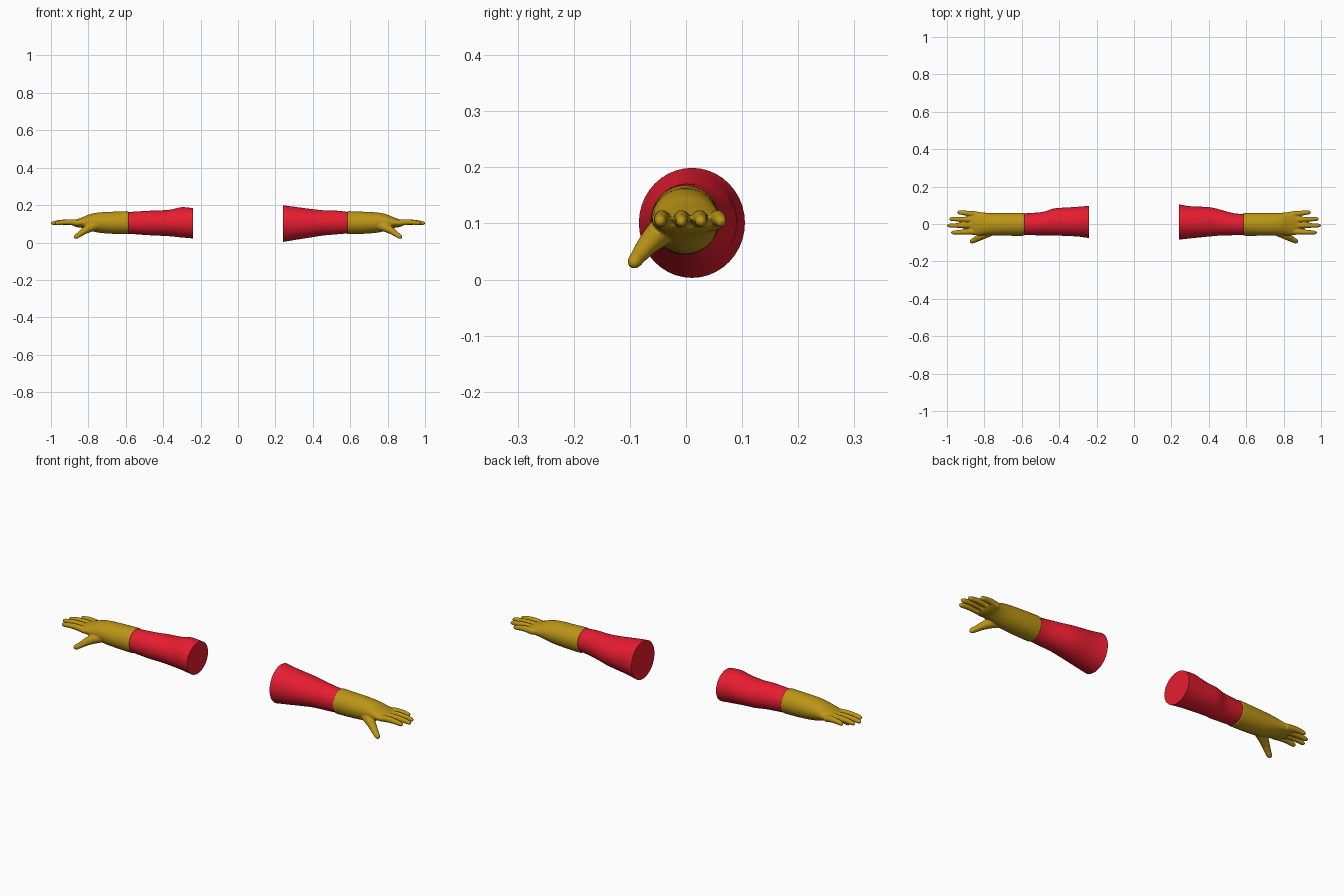
import bpy, bmesh, math
from mathutils import Vector

if "Cube" in bpy.data.objects:
    bpy.data.objects.remove(bpy.data.objects["Cube"])


def material(name, rgb):
    m = bpy.data.materials.new(name)
    m.diffuse_color = (*rgb, 1)
    m.use_nodes = True
    m.node_tree.nodes["Principled BSDF"].inputs["Base Color"].default_value = m.diffuse_color
    return m


RED = material("red_fabric", (0.80, 0.012, 0.03))
GOLD = material("gold_glove", (0.50, 0.30, 0.008))


def spline(rows, steps):
    """Catmull-Rom interpolation of number rows."""
    out = []
    for i in range(len(rows) - 1):
        a, b, c, d = (rows[max(0, min(len(rows) - 1, i + k))] for k in (-1, 0, 1, 2))
        for s in range(steps):
            t = s / steps
            out.append([0.5 * (2 * q + (r - p) * t + (2 * p - 5 * q + 4 * r - w) * t * t
                               + (3 * q - p - 3 * r + w) * t ** 3)
                        for p, q, r, w in zip(a, b, c, d)])
    return out + [list(rows[-1])]


def tube(bm, rows, steps=4, sides=32):
    """Loft ellipses along stations (x, y, z, half_width, half_height)."""
    st = spline(rows, steps)
    rings = []
    for i, (x, y, z, w, h) in enumerate(st):
        d = Vector(st[min(i + 1, len(st) - 1)][:3]) - Vector(st[max(i - 1, 0)][:3])
        q = d.to_track_quat('X', 'Z')
        rings.append([bm.verts.new(Vector((x, y, z)) + q @ Vector(
            (0, w * math.cos(2 * math.pi * k / sides), h * math.sin(2 * math.pi * k / sides))))
            for k in range(sides)])
    for r0, r1 in zip(rings, rings[1:]):
        for k in range(sides):
            n = (k + 1) % sides
            bm.faces.new((r0[k], r0[n], r1[n], r1[k]))
    bm.faces.new(rings[0][::-1])
    bm.faces.new(rings[-1])


def arm(bm, rows, steps=4):
    """Straight limb from stations (x, y_min, y_max, z_min, z_max), rings kept upright."""
    sides, rings = 40, []
    for x, y0, y1, z0, z1 in spline(rows, steps):
        ring = []
        for k in range(sides):
            a = 2 * math.pi * k / sides
            ring.append(bm.verts.new((x, (y0 + y1) / 2 + (y1 - y0) / 2 * math.cos(a),
                                      (z0 + z1) / 2 + (z1 - z0) / 2 * math.sin(a))))
        rings.append(ring)
    for r0, r1 in zip(rings, rings[1:]):
        for k in range(sides):
            n = (k + 1) % sides
            bm.faces.new((r0[k], r0[n], r1[n], r1[k]))
    bm.faces.new(rings[0][::-1])
    bm.faces.new(rings[-1])


def finish(bm, name, mat, side):
    for v in bm.verts:
        v.co.x *= side
    bmesh.ops.recalc_face_normals(bm, faces=bm.faces)
    me = bpy.data.meshes.new(name)
    bm.to_mesh(me)
    bm.free()
    me.materials.append(mat)
    ob = bpy.data.objects.new(name, me)
    bpy.context.collection.objects.link(ob)
    bpy.ops.object.select_all(action='DESELECT')
    ob.select_set(True)
    bpy.context.view_layer.objects.active = ob
    bpy.ops.object.shade_smooth_by_angle(angle=math.radians(45))
    return ob


# Sleeves: slightly different folds on each side
SLEEVES = {
    "right_sleeve": (1, [(.24, -.084, .105, .003, .199), (.30, -.077, .095, .013, .191),
                         (.40, -.067, .090, .029, .178), (.46, -.062, .077, .038, .172),
                         (.53, -.060, .058, .044, .170), (.60, -.058, .052, .050, .162)]),
    "left_sleeve": (-1, [(.24, -.075, .097, .022, .183), (.30, -.067, .092, .027, .189),
                         (.36, -.064, .088, .033, .176), (.43, -.061, .083, .037, .171),
                         (.49, -.061, .064, .040, .169), (.60, -.058, .056, .048, .162)]),
}
for name, (side, rows) in SLEEVES.items():
    bm = bmesh.new()
    arm(bm, rows)
    finish(bm, name, RED, side)

# Gloves: cuff and palm, four fingers and a thumb fused into one skin
PALM = [(.585, -.063, .060, .044, .168), (.66, -.063, .060, .046, .165),
        (.74, -.062, .059, .052, .161), (.79, -.060, .060, .064, .152),
        (.83, -.061, .064, .077, .136), (.865, -.058, .066, .083, .123),
        (.885, -.048, .058, .092, .114)]
# root y, tip y, root x, tip x
FINGERS = [(-.041, -.046, .85, .978), (-.008, -.008, .85, 1.0),
           (.023, .027, .85, .988), (.052, .063, .84, .945)]
for name, side in (("right_glove", 1), ("left_glove", -1)):
    bm = bmesh.new()
    arm(bm, PALM)
    for y0, y1, x0, x1 in FINGERS:
        rows = []
        for t, r in ((0, .016), (.35, .0145), (.65, .0125), (.88, .0105), (.96, .008), (1, .003)):
            rows.append((x0 + (x1 - x0) * t, y0 + (y1 - y0) * t,
                         .104 + .006 * math.sin(t * math.pi) - .002 * t, r, r * 1.05))
        tube(bm, rows, 3, 20)
    tube(bm, [(.745, -.030, .095, .026, .026), (.79, -.050, .080, .024, .024),
              (.825, -.070, .060, .019, .018), (.85, -.084, .042, .015, .014),
              (.868, -.093, .030, .012, .012), (.875, -.096, .025, .005, .005)], 3, 20)
    glove = finish(bm, name, GOLD, side)
    fuse = glove.modifiers.new("fuse", 'REMESH')
    fuse.mode = 'VOXEL'
    fuse.voxel_size = .0035
    fuse.use_smooth_shade = True
    soft = glove.modifiers.new("soften", 'SMOOTH')
    soft.factor = .5
    soft.iterations = 3
